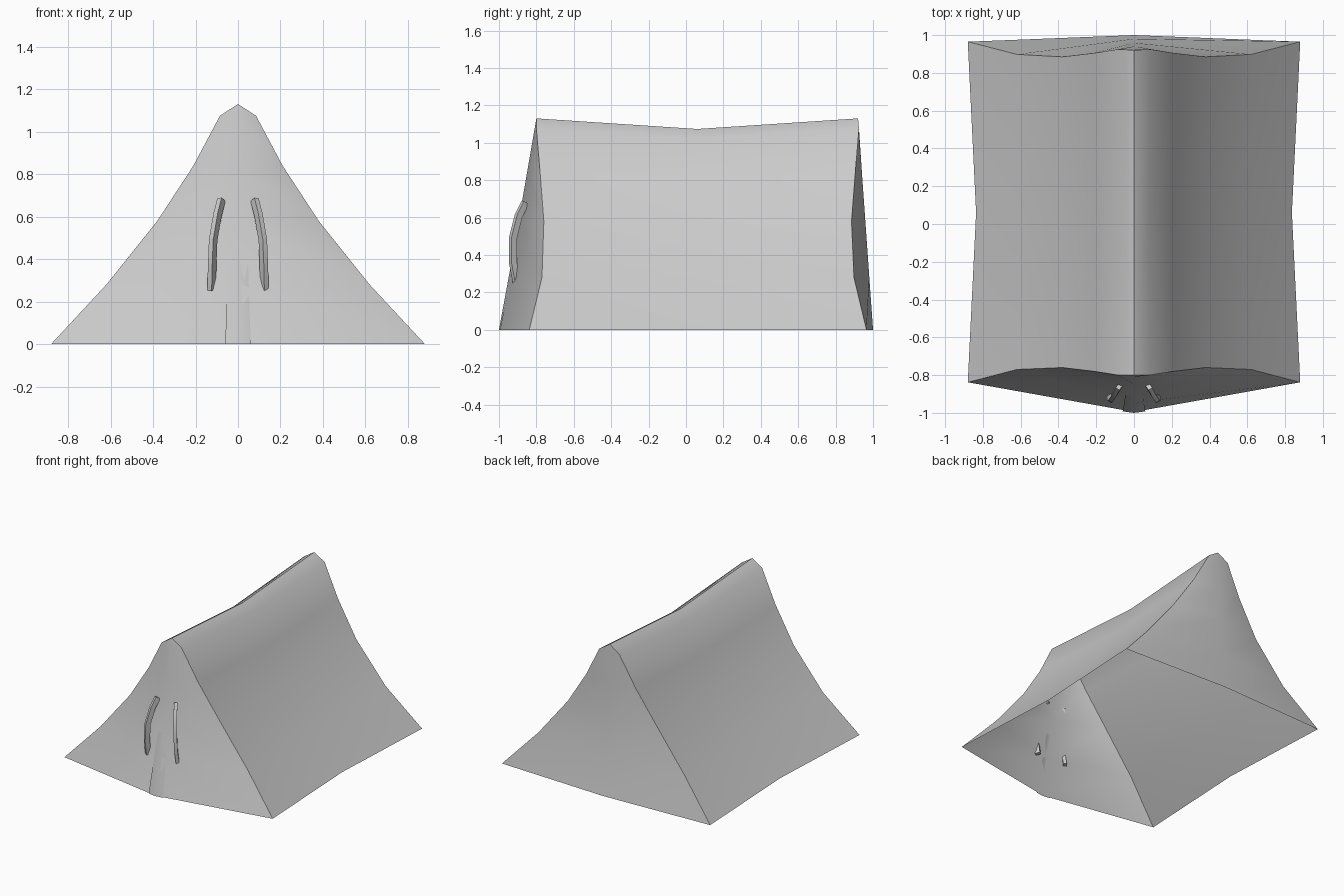
import bpy
import math
from mathutils import Vector

cube = bpy.data.objects.get("Cube")
if cube:
    bpy.data.objects.remove(cube)

canvas_grey = bpy.data.materials.new("canvas_grey")
canvas_grey.use_nodes = True
colour = (0.6, 0.6, 0.6, 1)
canvas_grey.diffuse_color = colour
canvas_grey.node_tree.nodes["Principled BSDF"].inputs["Base Color"].default_value = colour


def grid_object(name, rows, angle=40, caps=False, closed=False):
    """Skin a list of equally long point rows; repeated points collapse."""
    verts, index, faces = [], {}, []

    def vid(p):
        key = tuple(round(c, 5) for c in p)
        if key not in index:
            index[key] = len(verts)
            verts.append(key)
        return index[key]

    ids = [[vid(p) for p in row] for row in rows]
    n = len(ids[0])
    for a, b in zip(ids, ids[1:]):
        for i in range(n if closed else n - 1):
            j = (i + 1) % n
            face = list(dict.fromkeys((a[i], a[j], b[j], b[i])))
            if len(face) > 2:
                faces.append(face)
    if caps:
        faces += [ids[0][::-1], ids[-1]]
    mesh = bpy.data.meshes.new(name)
    mesh.from_pydata(verts, [], faces)
    mesh.materials.append(canvas_grey)
    obj = bpy.data.objects.new(name, mesh)
    bpy.context.collection.objects.link(obj)
    bpy.ops.object.select_all(action='DESELECT')
    obj.select_set(True)
    bpy.context.view_layer.objects.active = obj
    bpy.ops.object.mode_set(mode='EDIT')
    bpy.ops.mesh.select_all(action='SELECT')
    bpy.ops.mesh.normals_make_consistent(inside=False)
    bpy.ops.object.mode_set(mode='OBJECT')
    bpy.ops.object.shade_smooth_by_angle(angle=math.radians(angle))
    return obj


def face_towards(obj, direction):
    # Open sheets: turn the outside towards the given direction
    if sum(p.normal.dot(direction) * p.area for p in obj.data.polygons) < 0:
        obj.data.flip_normals()


# Half profile from ridge to ground: x, z, front rim y, back rim y
HEIGHT = 1.13
profile = [(0, HEIGHT, -0.80, 0.92), (0.085, 1.075, -0.80, 0.925),
           (0.21, 0.84, -0.78, 0.905), (0.38, 0.58, -0.76, 0.885),
           (0.62, 0.28, -0.77, 0.898), (0.88, 0, -0.838, 0.965)]
MID_Y, MID_SCALE = 0.06, 0.95


def mirrored(half):
    return [(-x, y, z) for x, y, z in reversed(half[1:])] + half


# Sagging roof and side walls
front_rim = mirrored([(x, f, z) for x, z, f, b in profile])
back_rim = mirrored([(x, b, z) for x, z, f, b in profile])
middle = mirrored([(x * MID_SCALE, MID_Y, z * MID_SCALE) for x, z, f, b in profile])
walls = grid_object("tent_walls", [front_rim, middle, back_rim])
face_towards(walls, Vector((0, 0, 1)))


# End panels stretched from the rim to a leaning centre line
def end_panel(name, side, top_y, foot_y):
    rows = []
    for x, z, f, b in profile:
        rim = f if side < 0 else b
        centre = foot_y + (top_y - foot_y) * z / HEIGHT
        rows.append([(-x, rim, z), (0, centre, z), (x, rim, z)])
    face_towards(grid_object(name, rows, 60), Vector((0, side, 0)))


end_panel("front_panel", -1, -0.80, -0.995)
end_panel("back_panel", 1, 0.92, 1.0)

# Tapered strip over the door seam
strip = grid_object("door_strip", [
    [(-0.06, -0.992, 0), (0, -1, 0), (0.06, -0.992, 0)],
    [(-0.045, -0.902, 0.45), (0, -0.917, 0.45), (0.045, -0.902, 0.45)]], 60)
face_towards(strip, Vector((0, -1, 0)))

# Curved door ties, swept with a flat rectangular section
path = [Vector(p) for p in ((0.078, -0.86, 0.68), (0.096, -0.895, 0.61),
                            (0.117, -0.925, 0.49), (0.122, -0.925, 0.36),
                            (0.124, -0.905, 0.255))]
for label, sign in (("left", 1), ("right", -1)):
    rows = []
    for i, p in enumerate(path):
        tangent = (path[min(i + 1, len(path) - 1)] - path[max(i - 1, 0)]).normalized()
        outward = Vector((0.55, -0.83, 0))
        outward = (outward - tangent * outward.dot(tangent)).normalized()
        across = tangent.cross(outward)
        rows.append([(sign * q.x, q.y, q.z) for q in (
            p + across * u * 0.012 + outward * v * 0.018
            for u, v in ((-1, -1), (1, -1), (1, 1), (-1, 1)))])
    grid_object(label + "_door_tie", rows, 40, caps=True, closed=True)
